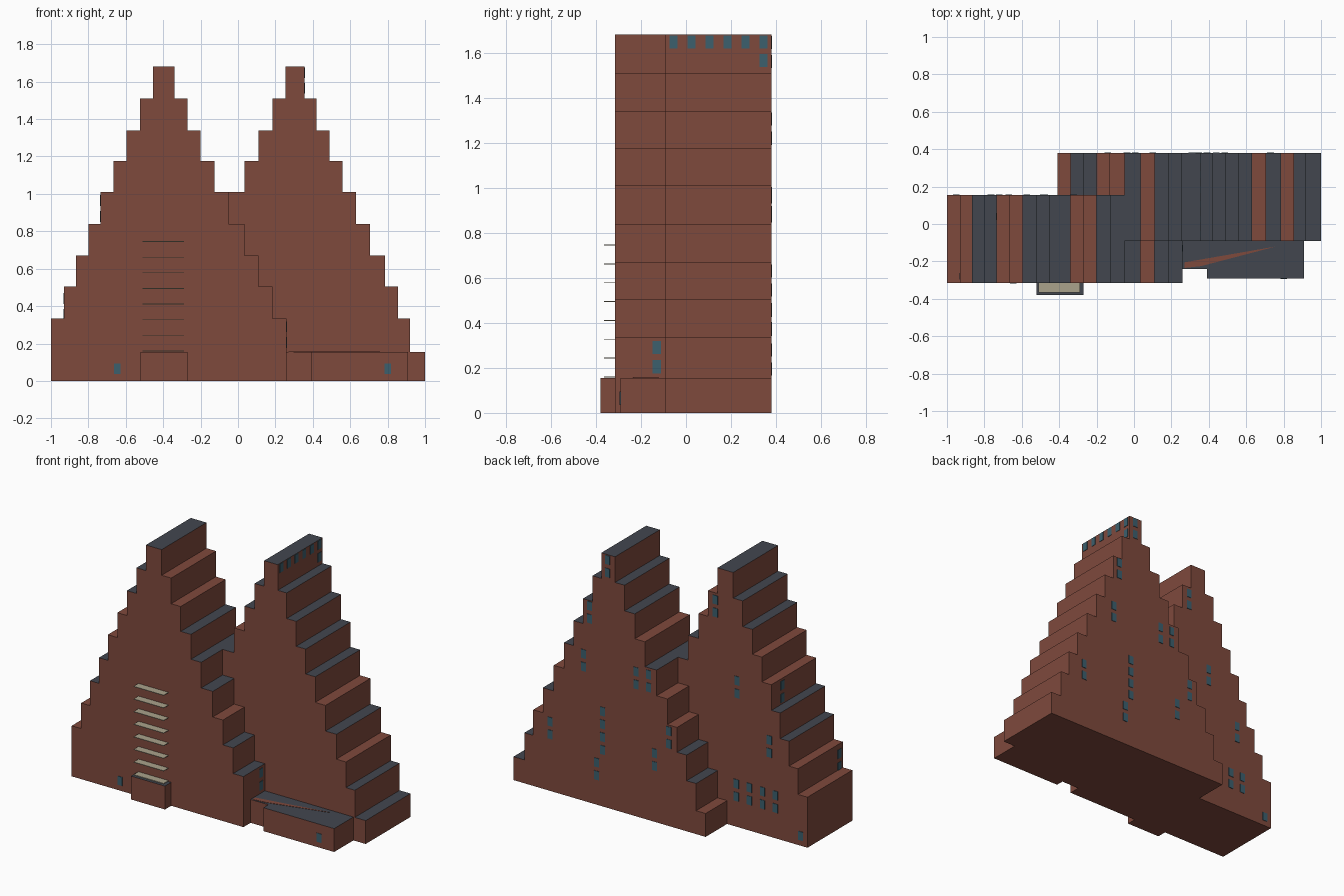
import bpy, bmesh
from mathutils import Vector

if "Cube" in bpy.data.objects:
    bpy.data.objects.remove(bpy.data.objects["Cube"])


def material(name, rgb):
    m = bpy.data.materials.new(name)
    m.diffuse_color = (*rgb, 1)
    m.use_nodes = True
    m.node_tree.nodes["Principled BSDF"].inputs["Base Color"].default_value = m.diffuse_color
    return m


BRICK = material("red_brick", (0.212, 0.067, 0.046))
SLATE = material("slate_roof", (0.055, 0.062, 0.078))
GLASS = material("teal_glass", (0.045, 0.115, 0.155))
STONE = material("pale_stone", (0.40, 0.36, 0.26))


def finish(bm, name, mats):
    bmesh.ops.recalc_face_normals(bm, faces=bm.faces)
    me = bpy.data.meshes.new(name)
    bm.to_mesh(me)
    bm.free()
    for m in mats:
        me.materials.append(m)
    ob = bpy.data.objects.new(name, me)
    bpy.context.collection.objects.link(ob)
    return ob


def add_box(bm, lo, hi):
    lo, hi = Vector(lo), Vector(hi)
    ret = bmesh.ops.create_cube(bm, size=1)
    for v in ret["verts"]:
        v.co = Vector([(lo[i] + hi[i]) / 2 + v.co[i] * (hi[i] - lo[i]) for i in range(3)])


def slate_tops(bm):
    bm.normal_update()
    for f in bm.faces:
        if f.normal.z > 0.9:
            f.material_index = 1


def stepped_tower(name, left, right, levels_l, levels_r, y0, y1, slate_l, slate_r):
    """Extruded stepped gable; slate strings give S/R per tread, bottom to top."""
    bm = bmesh.new()
    pts, z = [], 0
    for x, top in zip(left, levels_l):
        pts += [(x, z), (x, top)]
        z = top
    down, z = [], 0
    for x, top in zip(right, levels_r):
        down += [(x, z), (x, top)]
        z = top
    pts += down[::-1]
    face = bm.faces.new([bm.verts.new((x, y0, z)) for x, z in pts])
    ext = bmesh.ops.extrude_face_region(bm, geom=[face], use_keep_orig=True)
    for v in ext["geom"]:
        if isinstance(v, bmesh.types.BMVert):
            v.co.y = y1
    bmesh.ops.recalc_face_normals(bm, faces=bm.faces)
    # tread colours by side and height
    for f in bm.faces:
        if f.normal.z < 0.9:
            continue
        c = f.calc_center_median()
        levels, code = (levels_l, slate_l) if c.x < (left[-1] + right[-1]) / 2 else (levels_r, slate_r)
        i = min(range(len(levels)), key=lambda k: abs(levels[k] - c.z))
        f.material_index = int(i == len(levels) - 1 or code[i] == "S")
    return finish(bm, name, [BRICK, SLATE])


HIGH = [0.335, 0.505, 0.67, 0.84, 1.01, 1.175, 1.34, 1.51, 1.68]
FULL = [0.155] + HIGH

# Two stepped towers
stepped_tower("left_tower",
              [-1, -.93, -.865, -.80, -.735, -.665, -.595, -.525, -.455],
              [.26, .185, .11, .035, -.05, -.125, -.20, -.27, -.34],
              HIGH, HIGH, -.315, .155, "RRSSRRSS", "SSRSSSRR")
stepped_tower("right_tower",
              [-.41, -.34, -.27, -.20, -.13, -.05, .035, .11, .185, .255],
              [1, .92, .855, .785, .705, .63, .56, .49, .42, .355],
              FULL, FULL, -.09, .38, "RSSRRSRSS", "SSRSRSSSS")

# Low flat-roofed front wing and porch
for name, lo, hi in [
    ("front_wing_back", (.2, -.24, 0), (.91, -.08, .155)),
    ("front_wing", (.39, -.292, 0), (.91, -.24, .155)),
    ("porch", (-.52, -.38, 0), (-.27, -.31, .155)),
]:
    bm = bmesh.new()
    add_box(bm, lo, hi)
    slate_tops(bm)
    finish(bm, name, [BRICK, SLATE])

# Narrow brick wedge on the wing roof
bm = bmesh.new()
bm.faces.new([bm.verts.new(p) for p in
              [(.27, -.235, .157), (.36, -.225, .157), (.76, -.12, .157), (.27, -.205, .157)]])
wedge = finish(bm, "roof_wedge", [BRICK])
wedge.modifiers.new("thickness", "SOLIDIFY").thickness = 0.002

# Stack of slightly tilted balcony slabs
bm = bmesh.new()
for i in range(8):
    z = .160 + i * .0836
    add_box(bm, (-.51, -.365, z - .002), (-.29, -.313, z + .002))
finish(bm, "balcony_slabs", [STONE])

# Window plates: axis of the wall, plane position, outward sign, (along, z) list
W, H, T = .018, .029, .003


def windows(name, axis, plane, sign, spots):
    bm = bmesh.new()
    for a, z in spots:
        p0, p1 = sorted((plane - sign * .002, plane + sign * T))
        if axis == "y":
            add_box(bm, (a - W, p0, z - H), (a + W, p1, z + H))
        else:
            add_box(bm, (p0, a - W, z - H), (p1, a + W, z + H))
    finish(bm, name, [GLASS])


def columns(*cols):
    """Each column is (along, top z, count), stacked downwards."""
    return [(a, z - i * .085) for a, z, n in cols for i in range(n)]


windows("left_front_window", "y", -.315, -1, [(-.645, .065)])
windows("wing_front_window", "y", -.292, -1, [(.80, .065)])
windows("left_side_windows", "x", .26, 1, columns((-.13, .29, 2)))
windows("right_top_windows", "x", .355, 1,
        [(-.055 + .08 * i, 1.648) for i in range(6)] + [(.345, 1.565)])
windows("left_upper_side_windows", "x", -.735, -1, columns((.04, .965, 2)))
windows("left_lower_side_windows", "x", -.93, -1, columns((-.28, .44, 2)))
windows("right_back_windows", "y", .38, 1, columns(
    (.31, 1.645, 2), (.44, 1.305, 2), (.485, .975, 2), (.10, .96, 2), (.007, .965, 2),
    (.73, .46, 2), (.345, .63, 4), (.39, .28, 2), (-.037, .455, 2), (-.14, .63, 2)))
windows("left_back_windows", "y", .155, 1, columns(
    (-.324, 1.465, 2), (-.485, .97, 2), (-.72, .64, 2),
    (-.478, .285, 2), (-.574, .285, 2), (-.67, .285, 2), (-.765, .285, 2), (-.95, .065, 1)))
